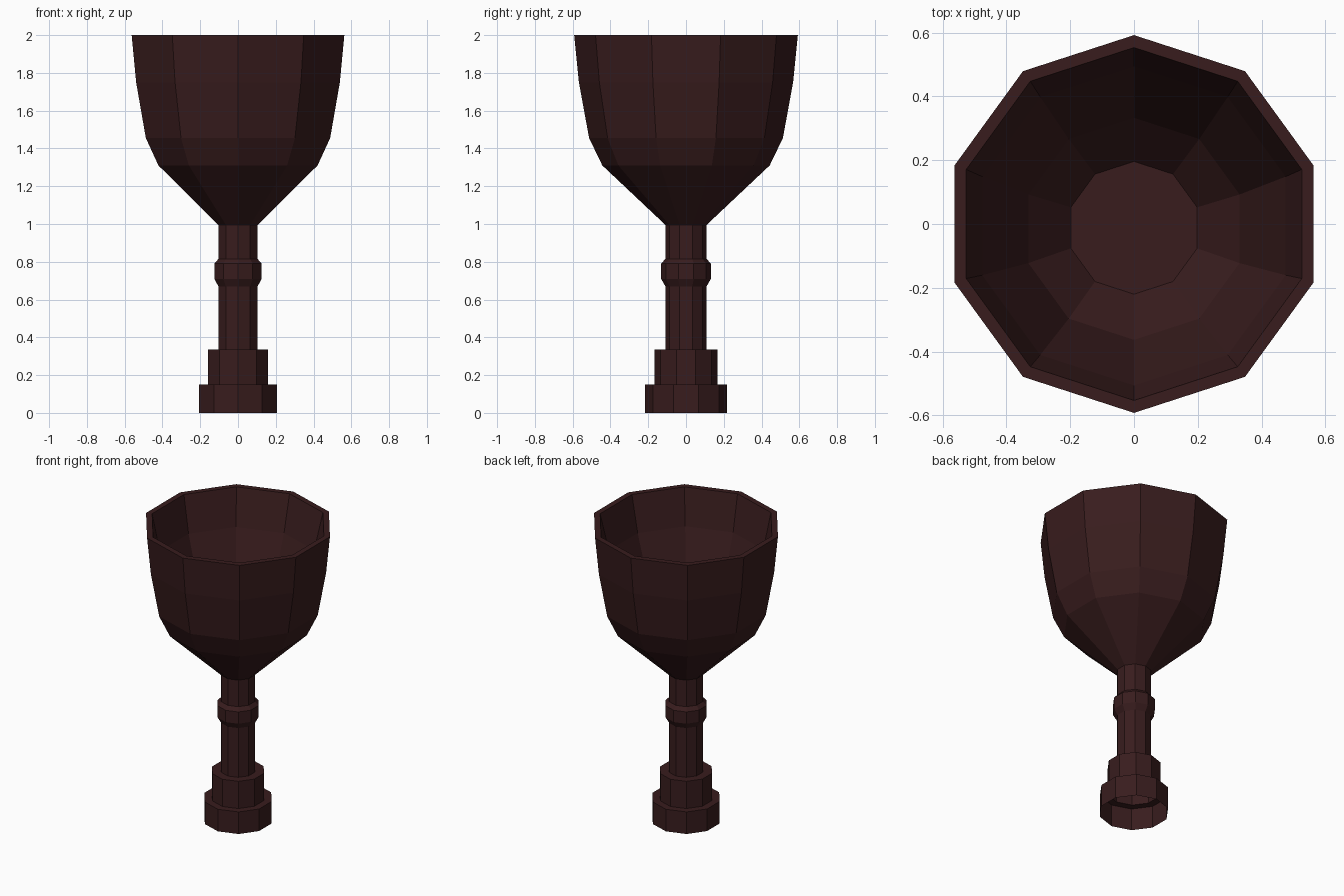
import bpy, bmesh, math

if "Cube" in bpy.data.objects:
    bpy.data.objects.remove(bpy.data.objects["Cube"], do_unlink=True)

SIDES = 10

wood = bpy.data.materials.new("dark_red_brown")
colour = (0.040, 0.0118, 0.0125, 1)
wood.use_nodes = True
wood.diffuse_color = colour
wood.node_tree.nodes["Principled BSDF"].inputs["Base Color"].default_value = colour


def lathe(name, profile, cap_end=False):
    """Turn (radius, height, y shift) rings into a flat-sided turned part."""
    bm = bmesh.new()
    rings = []
    for radius, z, *shift in profile:
        angles = [math.pi / 2 + math.tau * i / SIDES for i in range(SIDES)]
        rings.append([bm.verts.new((radius * math.cos(a),
                                    radius * math.sin(a) + sum(shift), z))
                      for a in angles])
    for low, high in zip(rings, rings[1:]):
        for i in range(SIDES):
            j = (i + 1) % SIDES
            bm.faces.new((low[i], low[j], high[j], high[i]))
    if cap_end:
        bm.faces.new(rings[-1])
    mesh = bpy.data.meshes.new(name)
    bm.to_mesh(mesh)
    bm.free()
    mesh.materials.append(wood)
    obj = bpy.data.objects.new(name, mesh)
    bpy.context.collection.objects.link(obj)


# Stepped foot, hollow and open underneath
lathe("foot", [(0.216, 0), (0.216, 0.15), (0.167, 0.15),
               (0.167, 0.335), (0.109, 0.335)])

# Stem with a raised collar
lathe("stem", [(0.109, 0.335), (0.109, 0.67), (0.132, 0.71),
               (0.132, 0.79), (0.109, 0.815), (0.109, 0.995)])

# Cup: outer wall, flat rim, then inner wall and floor set slightly forward
lathe("cup", [(0.109, 0.995), (0.443, 1.31), (0.513, 1.455), (0.567, 1.75),
              (0.592, 2.0), (0.553, 2.0), (0.5, 1.755, -0.006),
              (0.348, 1.31, -0.015), (0.208, 1.14, -0.012)], cap_end=True)
